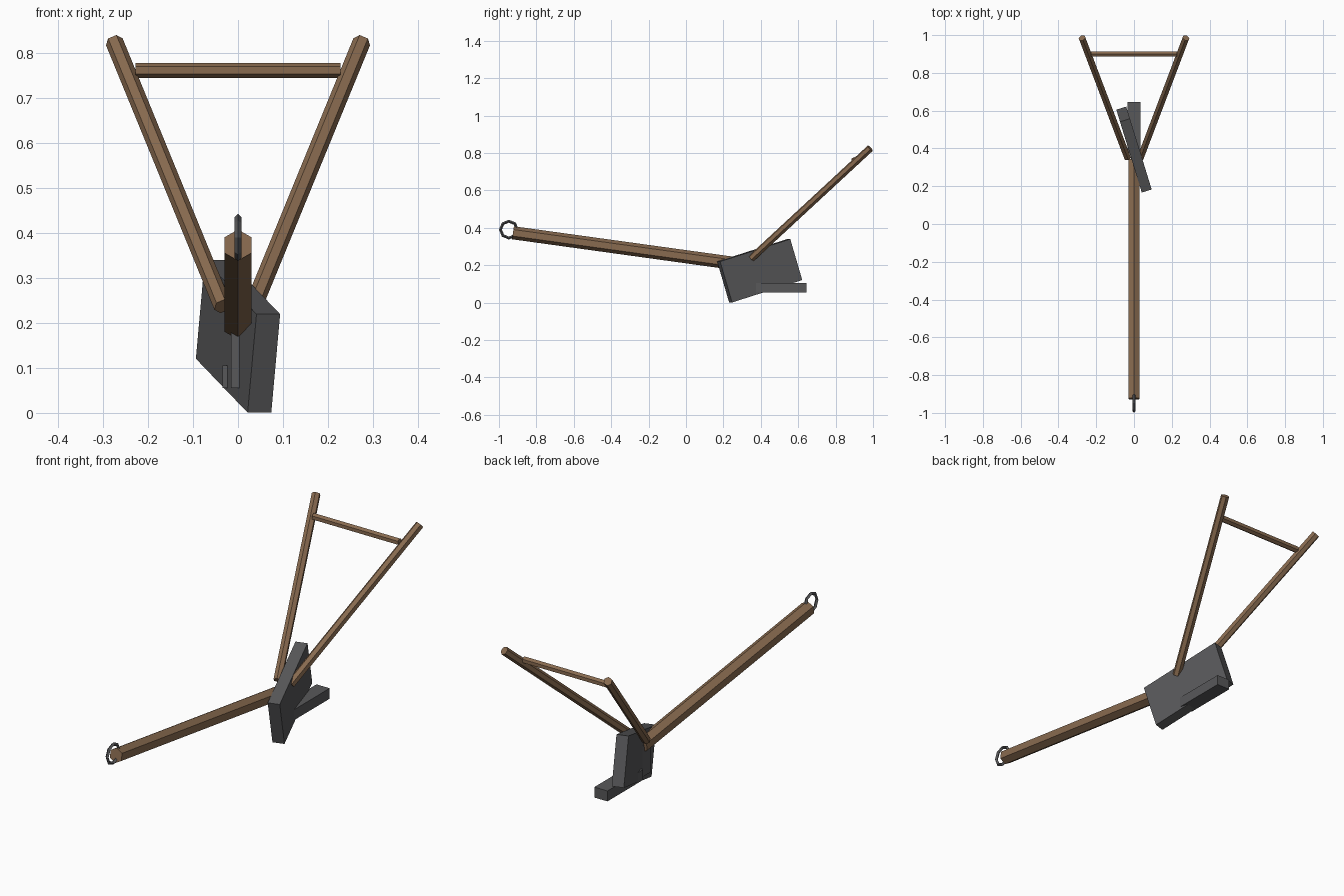
import bpy
import math
from mathutils import Vector, Matrix

cube = bpy.data.objects.get("Cube")
if cube:
    bpy.data.objects.remove(cube, do_unlink=True)


def make_material(name, rgb):
    mat = bpy.data.materials.new(name)
    mat.use_nodes = True
    mat.diffuse_color = (*rgb, 1)
    bsdf = next(n for n in mat.node_tree.nodes if n.type == 'BSDF_PRINCIPLED')
    bsdf.inputs["Base Color"].default_value = (*rgb, 1)
    return mat


wood = make_material("brown wood", (0.25, 0.147, 0.08))
iron = make_material("dark iron", (0.098, 0.098, 0.102))


def finish(name, mat):
    obj = bpy.context.object
    obj.name = name
    obj.data.materials.append(mat)
    return obj


def pole(name, start, end, radius):
    """Six-sided wooden pole with one ridge turned upward."""
    start, end = Vector(start), Vector(end)
    axis = end - start
    bpy.ops.mesh.primitive_cylinder_add(vertices=6, radius=radius, depth=axis.length)
    obj = finish(name, wood)
    turn = axis.to_track_quat('Z', 'Y').to_matrix().to_4x4()
    obj.matrix_world = Matrix.Translation((start + end) / 2) @ turn


def block(name, centre, size, turn=Matrix.Identity(3)):
    """Iron box, optionally turned."""
    bpy.ops.mesh.primitive_cube_add(size=1)
    obj = finish(name, iron)
    obj.matrix_world = (Matrix.Translation(centre) @ turn.to_4x4()
                        @ Matrix.Diagonal((*size, 1)))


# Wooden beam, handles and crossbar
pole("beam", (0, -0.925, 0.373), (0, 0.34, 0.198), 0.035)
for side, x in (("left", 1), ("right", -1)):
    pole(side + "_handle", (x * 0.034, 0.35, 0.237), (x * 0.275, 0.985, 0.825), 0.02)
pole("handle_crossbar", (-0.228, 0.9, 0.7615), (0.228, 0.9, 0.7615), 0.0165)

# Slanted ploughshare: thickness, length and height axes
length = Vector((-0.115, 0.375, 0.12)).normalized()
across = Vector((0.053, 0.0163, 0)).normalized()
height = across.cross(length)
turn = Matrix((across, length, height)).transposed()
block("ploughshare", (0, 0.394, 0.17), (0.055, 0.41, 0.229), turn)

# Sole runner and the post that joins it to the beam
block("sole_runner", (0, 0.51, 0.08), (0.07, 0.27, 0.05))
block("beam_post", (0, 0.325, 0.13), (0.032, 0.07, 0.15))

# Hitch ring at the front of the beam
bpy.ops.mesh.primitive_torus_add(
    major_segments=8, minor_segments=4, major_radius=0.045, minor_radius=0.008,
    location=(0, -0.947, 0.39), rotation=(0, math.pi / 2, 0))
finish("hitch_ring", iron)
